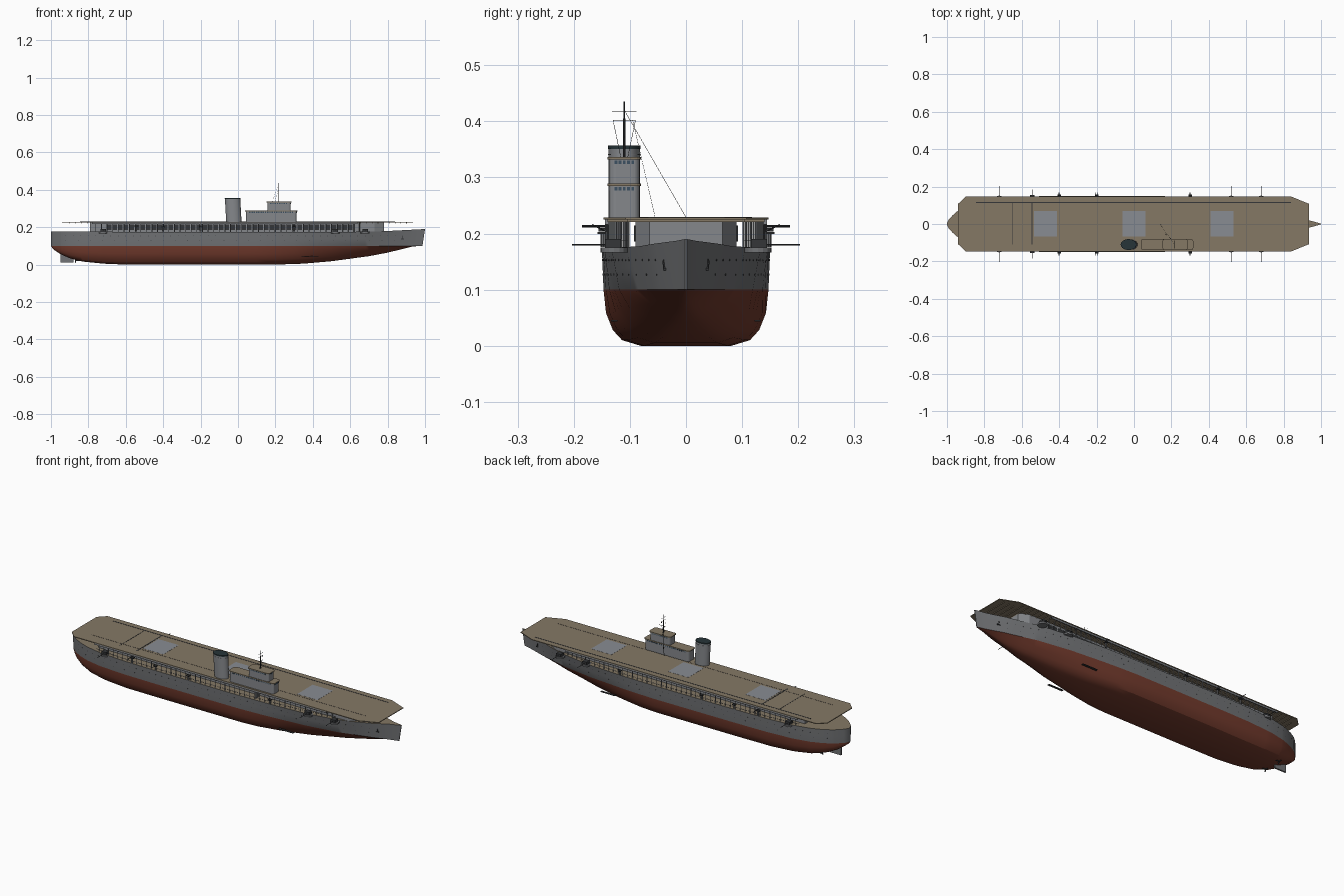
import bpy, bmesh, math
from mathutils import Vector, Matrix

if "Cube" in bpy.data.objects:
    bpy.data.objects.remove(bpy.data.objects["Cube"])


def colour(name, r, g, b):
    m = bpy.data.materials.new(name)
    m.diffuse_color = (r, g, b, 1)
    m.use_nodes = True
    m.node_tree.nodes["Principled BSDF"].inputs["Base Color"].default_value = m.diffuse_color
    return m


HULL = colour("hull grey", .165, .17, .178)
RED = colour("antifouling red", .17, .043, .026)
TAN = colour("deck tan", .235, .19, .13)
GREY = colour("upper works grey", .235, .245, .26)
LIFT = colour("lift grey", .25, .265, .29)
DARK = colour("dark grey", .035, .037, .04)
BLACK = colour("funnel black", .02, .035, .04)
GLASS = colour("window blue", .045, .08, .12)


def part(name, mats, build, smooth=False):
    bm = bmesh.new()
    build(bm)
    bmesh.ops.recalc_face_normals(bm, faces=bm.faces)
    me = bpy.data.meshes.new(name)
    bm.to_mesh(me)
    bm.free()
    for m in mats if isinstance(mats, list) else [mats]:
        me.materials.append(m)
    ob = bpy.data.objects.new(name, me)
    bpy.context.collection.objects.link(ob)
    if smooth:
        bpy.ops.object.select_all(action='DESELECT')
        ob.select_set(True)
        bpy.context.view_layer.objects.active = ob
        bpy.ops.object.shade_smooth_by_angle(angle=math.radians(30))
    return ob


def box(bm, x0, x1, y0, y1, z0, z1):
    mat = Matrix.Translation(((x0+x1)/2, (y0+y1)/2, (z0+z1)/2)) @ Matrix.Diagonal((x1-x0, y1-y0, z1-z0, 1))
    bmesh.ops.create_cube(bm, size=1, matrix=mat)


def rod(bm, p, q, r, n=6):
    p, q = Vector(p), Vector(q)
    mat = Matrix.Translation((p+q)/2) @ (q-p).to_track_quat('Z', 'Y').to_matrix().to_4x4()
    bmesh.ops.create_cone(bm, cap_ends=True, segments=n, radius1=r, radius2=r, depth=(q-p).length, matrix=mat)


def loft(bm, rings):
    vs = [[bm.verts.new(p) for p in ring] for ring in rings]
    n = len(vs[0])
    for a, b in zip(vs, vs[1:]):
        for i in range(n):
            bm.faces.new((a[i], a[(i+1) % n], b[(i+1) % n], b[i]))
    bm.faces.new(vs[0])
    bm.faces.new(vs[-1])


def prism(bm, outline, z0, z1):
    loft(bm, [[(x, y, z) for x, y in outline] for z in (z0, z1)])


def rounded(x0, x1, y0, y1, r, n=4):
    pts = []
    for k, (cx, cy) in enumerate([(x1-r, y1-r), (x0+r, y1-r), (x0+r, y0+r), (x1-r, y0+r)]):
        for i in range(n+1):
            a = math.pi/2*(k+i/n)
            pts.append((cx+r*math.cos(a), cy+r*math.sin(a)))
    return pts


def lerp(table, x):
    for (xa, a), (xb, b) in zip(table, table[1:]):
        if x <= xb:
            return a+(b-a)*max(0, x-xa)/(xb-xa)
    return table[-1][1]


# Hull lines: half width at deck, keel height, deck height, all along x
WIDTH = [(-1, .006), (-.99, .025), (-.97, .046), (-.945, .068), (-.9, .094), (-.84, .117), (-.75, .136), (-.6, .147),
         (-.4, .15), (.1, .15), (.3, .145), (.5, .133), (.68, .106), (.85, .055), (.935, .02), (1, .002)]
KEEL = [(-1, .098), (-.985, .08), (-.95, .056), (-.9, .034), (-.83, .016), (-.72, .005), (-.6, 0), (.2, 0),
        (.35, .005), (.5, .018), (.7, .045), (.8, .064), (.935, .097), (1, .1)]
TOP = [(-1, .176), (.5, .174), (.75, .177), (1, .19)]
SECTION = [(0, 0), (0, .54), (.1, .76), (.28, .87), (.58, .95), (1, .98)]


def half_section(x):
    w, k, t = lerp(WIDTH, x), lerp(KEEL, x), lerp(TOP, x)
    v = min(1, max(0, (x-.15)/.75))
    out = []
    for s, f in SECTION:
        f = f*(1-v)+(s**.8*.8)*v
        out.append((w*f, k+(.1-k)*s))
    out.append(((out[-1][0]+w)/2, (.1+t)/2))
    out.append((w, t))
    return out


def hull_y(x, z):
    sec = half_section(x)
    return lerp([(b, a) for a, b in sec[4:]], z)


def build_hull(bm):
    xs = sorted({x for x, _ in WIDTH+KEEL+TOP} | {-.2, -.05, .4, .6, .77})
    rings = []
    for x in xs:
        sec = half_section(x)
        rake = .2*max(0, x-.93)
        ring = [(x-rake*max(0, (.19-z)/.09), y, z) for y, z in sec]
        rings.append(ring+[(a, -y, z) for a, y, z in ring[:0:-1]])
    loft(bm, rings)
    bmesh.ops.remove_doubles(bm, verts=bm.verts, dist=.0002)
    bmesh.ops.recalc_face_normals(bm, faces=bm.faces)
    for f in bm.faces:
        c = f.calc_center_median()
        f.material_index = 1 if c.z < .1 else 2 if f.normal.z > .8 and c.z > .16 else 0


part("hull", [HULL, RED, TAN], build_hull, True)

# Rudder, shafts and bilge fins
part("rudder", HULL, lambda bm: box(bm, -.95, -.88, -.004, .004, .012, .062))


def build_shafts(bm):
    for s in (-1, 1):
        rod(bm, (-.7, s*.05, .018), (-.87, s*.05, .022), .003)
        for k in range(3):
            a = k*math.tau/3
            rod(bm, (-.868, s*.05, .022), (-.868, s*.05+.013*math.cos(a), .022+.013*math.sin(a)), .003)
        box(bm, .34, .43, s*.128-.006, s*.128+.006, .043, .046)


part("propellers_and_fins", DARK, build_shafts)


# Portholes and anchors
def build_portholes(bm):
    for z, step in ((.153, .04), (.127, .065)):
        for i in range(int(1.86/step)):
            x = -.92+i*step
            for s in (-1, 1):
                y = hull_y(x, z)
                rod(bm, (x, s*(y-.003), z), (x, s*(y+.0008), z), .0018)
    for s in (-1, 1):
        y = hull_y(.88, .14)
        rod(bm, (.88, s*y, .136), (.88, s*(y+.002), .152), .002)
        box(bm, .872, .888, s*y-.003, s*y+.003, .134, .139)


part("portholes_and_anchors", DARK, build_portholes)

# Hangar below the flight deck, with dark side openings
HANGAR = [(-.79, -.09), (.73, -.09), (.78, -.065), (.78, .065), (.73, .09), (-.79, .09)]
part("hangar", GREY, lambda bm: prism(bm, HANGAR, .172, .225))


def build_openings(bm):
    for i in range(44):
        x = -.7+i*.03
        for s in (-1, 1):
            box(bm, x, x+.023, s*.091-.002, s*.091+.002, .186, .214)


part("hangar_openings", DARK, build_openings)


# Gallery pillars, edge girder and rails
def build_gallery(bm):
    for s in (-1, 1):
        for i in range(48):
            x = -.76+i*.03
            y = s*(min(.142, lerp(WIDTH, x)-.008))
            rod(bm, (x, y, .172), (x, y, .225), .002, 4)
        box(bm, -.78, .64, s*.141-.003, s*.141+.003, .216, .225)
        for i in range(29):
            x = -.78+i*.05
            a, b = (Vector((t, s*(lerp(WIDTH, t)-.003), .188)) for t in (x, x+.05))
            rod(bm, a, b, .0008, 4)
    for y in (-.13, -.12, -.108):
        rod(bm, (.2, y, .172), (.2, y, .23), .004, 8)


part("gallery_pillars", GREY, build_gallery)

# Flight deck with cross beams beneath
DECK = [(-.94, -.108), (-.9, -.147), (.84, -.147), (.935, -.108), (.935, .108), (.84, .147), (-.9, .147), (-.94, .108)]
part("flight_deck", TAN, lambda bm: prism(bm, DECK, .225, .229))


def build_beams(bm):
    for i in range(60):
        x = -.9+i*.0305
        h = .14 if -.89 < x < .83 else .105
        box(bm, x, x+.003, -h, h, .221, .2252)


part("deck_beams", TAN, build_beams)


# Lifts and deck markings
def build_lifts(bm):
    for x in (-.473, 0, .47):
        box(bm, x-.062, x+.062, -.067, .069, .2285, .2296)


part("lifts", LIFT, build_lifts)


def build_lines(bm):
    box(bm, -.845, .84, .113, .118, .2285, .2298)
    box(bm, -.845, .84, -.081, -.08, .2285, .2297)
    box(bm, -.548, -.542, -.11, .115, .2285, .2298)
    box(bm, -.652, -.649, -.11, .112, .2285, .2298)


part("deck_lines", DARK, build_lines)


# Side guns: long barrels at main deck, light guns below the flight deck
def build_guns(bm):
    for s in (-1, 1):
        for x in (-.72, .52, .68):
            rod(bm, (x, s*.13, .18), (x, s*.203, .18), .0013)
            box(bm, x-.014, x+.014, s*.13-.014, s*.13+.014, .175, .19)
        for x in (-.4, -.2, .3):
            box(bm, x-.009, x+.009, s*.15-.008, s*.15+.008, .199, .203)
            for d in (-.004, .004):
                rod(bm, (x+d, s*.145, .205), (x+d, s*.167, .216), .0012)
        rod(bm, (-.544, s*.135, .213), (-.544, s*.185, .213), .0018)
        box(bm, -.555, -.533, s*.148-.008, s*.148+.008, .204, .21)


part("side_guns", DARK, build_guns)


def build_sponsons(bm):
    for s in (-1, 1):
        for x in (-.72, .52, .68):
            rod(bm, (x, s*.128, .166), (x, s*.128, .175), .024, 16)
        for x in (-.544, -.4, -.2, .3):
            rod(bm, (x, s*.147, .176), (x, s*.147, .2), .005, 8)


part("gun_sponsons", HULL, build_sponsons)

# Island: two tiers with tan roofs and lips
TIERS = [("lower_island", .042, .313, .228, .285, .012), ("bridge", .157, .282, .285, .332, .012)]
for name, x0, x1, z0, z1, r in TIERS:
    part(name, GREY, lambda bm: prism(bm, rounded(x0, x1, -.137, -.083, r), z0, z1))
    part(name+"_roof", TAN, lambda bm: prism(bm, rounded(x0-.004, x1+.004, -.14, -.08, r), z1, z1+.004))


def build_windows(bm):
    for x0, x1, z in ((.06, .3, .277), (.172, .268, .324)):
        for i in range(5):
            y = -.125+i*.0075
            box(bm, x1+.008, x1+.0145, y-.0025, y+.0025, z, z+.006)
        for i in range(int((x1-x0)/.012)):
            x = x0+i*.012
            for y in (-.137, -.083):
                box(bm, x, x+.007, y-.0008, y+.0008, z, z+.006)


part("island_windows", GLASS, build_windows)


# Funnel, leaning aft, with black cap
def ellipse(z, grow=0):
    cx = -.022-(z-.228)*.055
    return [(cx+(.041+grow)*math.cos(a*math.tau/32), -.11+(.028+grow)*math.sin(a*math.tau/32), z) for a in range(32)]


part("funnel", GREY, lambda bm: loft(bm, [ellipse(.228), ellipse(.351)]), True)
part("funnel_cap", BLACK, lambda bm: loft(bm, [ellipse(.351, .001), ellipse(.357, .001)]), True)
part("funnel_band", GREY, lambda bm: loft(bm, [ellipse(.34, .001), ellipse(.342, .001)]), True)


# Mast, yards and aerial wires
def build_mast(bm):
    m = .215
    rod(bm, (m, -.11, .33), (m, -.11, .405), .0022, 8)
    rod(bm, (m, -.11, .4), (m, -.11, .435), .0012)
    for z, h in ((.418, .022), (.402, .02)):
        rod(bm, (m, -.11-h, z), (m, -.11+h, z), .0007)
    rod(bm, (m-.015, -.11, .372), (m+.03, -.11, .372), .0009)
    rod(bm, (m, -.11, .42), (.14, 0, .229), .0004, 4)
    rod(bm, (m, -.095, .402), (.17, -.055, .229), .0004, 4)
    for s in (-1, 1):
        rod(bm, (m, -.11+s*.02, .402), (m, -.11+s*.006, .335), .0004, 4)


part("mast_and_rigging", DARK, build_mast)
